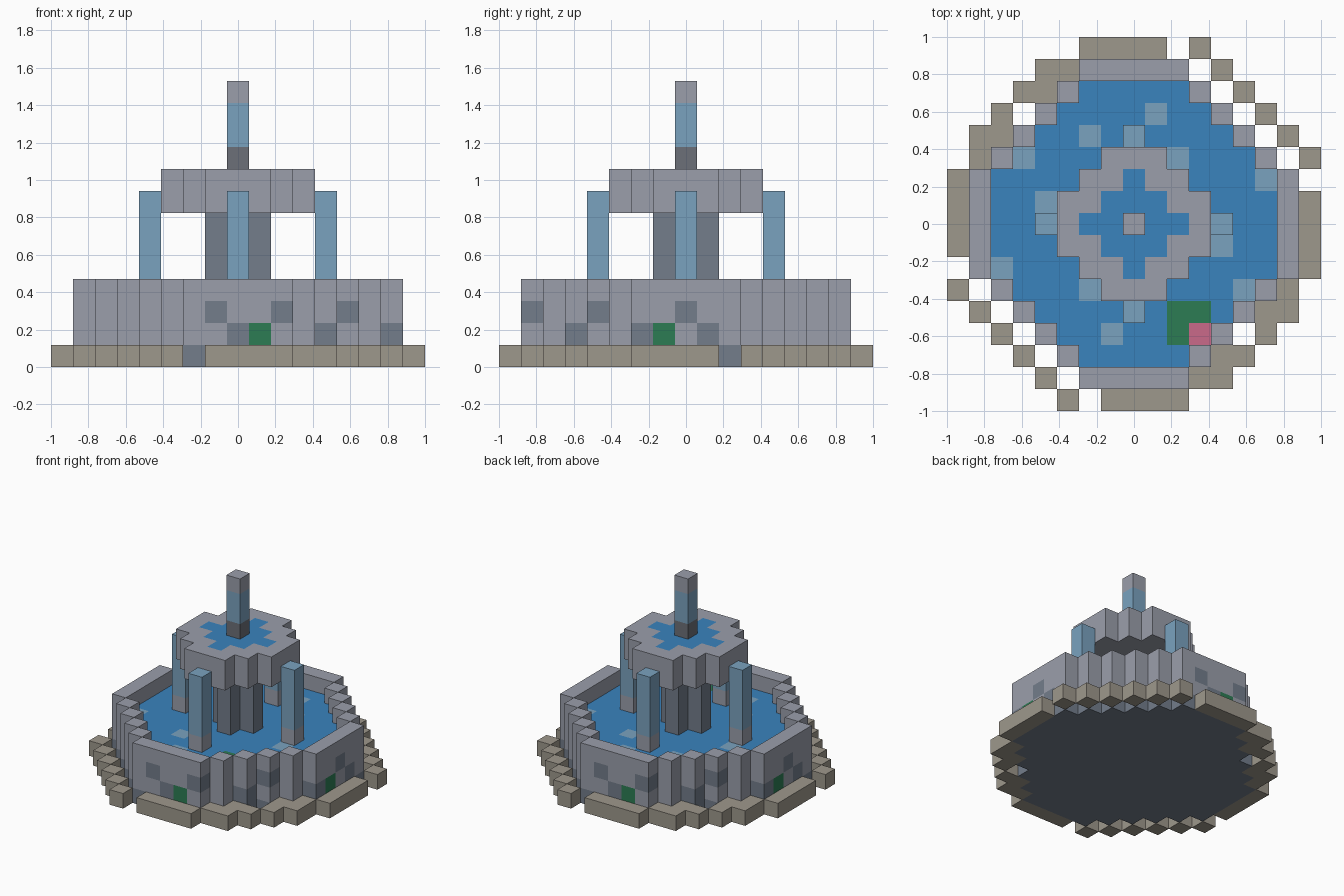
import bpy
import bmesh
from mathutils import Vector

if "Cube" in bpy.data.objects:
    bpy.data.objects.remove(bpy.data.objects["Cube"], do_unlink=True)

U = 2 / 17  # one block


# Materials
def material(name, rgb):
    lin = [((c / 255 + 0.055) / 1.055) ** 2.4 for c in rgb] + [1.0]
    m = bpy.data.materials.new(name)
    m.use_nodes = True
    m.diffuse_color = lin
    bsdf = next(n for n in m.node_tree.nodes if n.type == "BSDF_PRINCIPLED")
    bsdf.inputs["Base Color"].default_value = lin
    bsdf.inputs["Roughness"].default_value = 0.8
    return m


STONE = material("light_stone", (155, 159, 171))
DARK = material("dark_stone", (115, 125, 139))
CHAR = material("nozzle_stone", (108, 112, 120))
PAVING = material("paving_stone", (158, 152, 140))
WATER = material("water", (58, 131, 190))
SPRAY = material("spray", (122, 162, 191))
GREEN = material("leaf_green", (44, 124, 84))
PINK = material("blossom_pink", (202, 106, 138))

SIDES = [Vector(d) for d in ((1, 0, 0), (-1, 0, 0), (0, 1, 0),
                             (0, -1, 0), (0, 0, 1), (0, 0, -1))]


def blocks(name, cells):
    """Build one part from {(x, y, z): material}, keeping only outer faces."""
    mats = list(dict.fromkeys(cells.values()))
    bm = bmesh.new()
    for cell, mat in cells.items():
        centre = Vector(cell) + Vector((0, 0, 0.5))
        for n in SIDES:
            if tuple(int(a + b) for a, b in zip(cell, n)) in cells:
                continue
            s = Vector((n.y, n.z, n.x))
            t = n.cross(s)
            quad = [centre + (n + s * a + t * b) / 2
                    for a, b in ((-1, -1), (1, -1), (1, 1), (-1, 1))]
            face = bm.faces.new([bm.verts.new(p * U) for p in quad])
            face.material_index = mats.index(mat)
    bmesh.ops.remove_doubles(bm, verts=bm.verts, dist=U * 0.01)
    mesh = bpy.data.meshes.new(name)
    bm.to_mesh(mesh)
    bm.free()
    for m in mats:
        mesh.materials.append(m)
    obj = bpy.data.objects.new(name, mesh)
    bpy.context.collection.objects.link(obj)
    return obj


def disc(size, reach):
    """Cells of a stepped octagon."""
    r = range(-size, size + 1)
    return [(x, y) for x in r for y in r if abs(x) + abs(y) <= reach]


# Foundation slab and the stepped paving ring around it
pool = disc(7, 9)
blocks("foundation", {(x, y, 0): DARK for x, y in pool})

seeds = [(-2, 8), (-1, 8), (0, 8), (1, 8), (3, 8), (4, 7), (5, 6),
         (-3, 7), (-4, 7), (-4, 6), (-5, 6)]
paving = {}
for x, y in seeds:
    for px, py in ((x, y), (y, x), (-x, -y), (-y, -x)):
        paving[px, py, 0] = PAVING
blocks("paving_ring", paving)

# Pool wall with worn and mossy blocks, repeated on the opposite side
inner = disc(6, 8)
wall = {(x, y, z): STONE for x, y in pool if (x, y) not in inner
        for z in (1, 2, 3)}
worn = [(-1, -7, 2), (0, -7, 1), (2, -7, 2), (4, -5, 1),
        (5, -4, 2), (7, -2, 1), (7, 0, 2), (7, 1, 1)]
mossy = [(1, -7, 1), (7, -1, 1)]
for spots, mat in ((worn, DARK), (mossy, GREEN)):
    for x, y, z in spots:
        wall[x, y, z] = wall[-x, -y, z] = mat
blocks("pool_wall", wall)

# Pool water with ripples and a floating lily
water = {(x, y, z): WATER for x, y in inner for z in (1, 2)}
for x, y in [(1, 5), (2, 3), (6, 2), (-4, 1), (-5, 3), (-2, 4)]:
    water[x, y, 2] = water[-x, -y, 2] = SPRAY
for x, y in [(2, -4), (3, -4), (2, -5)]:
    water[x, y, 2] = GREEN
water[3, -5, 2] = PINK
blocks("pool_water", water)

# Plus-shaped pedestal
blocks("pedestal", {(x, y, z): DARK for x, y in disc(1, 1)
                    for z in range(3, 7)})

# Upper bowl filled level with water
bowl = {(x, y, z): STONE for x, y in disc(3, 4) for z in (7, 8)}
for x, y in disc(2, 2):
    bowl[x, y, 8] = WATER
blocks("upper_bowl", bowl)

# Centre spout
spout = {(0, 0, z): m for z, m in
         ((9, CHAR), (10, SPRAY), (11, SPRAY), (12, STONE))}
blocks("centre_spout", spout)

# Four jets rising from the pool
for side, x, y in (("left", 4, 0), ("right", -4, 0),
                   ("front", 0, -4), ("back", 0, 4)):
    jet = {(x, y, z): SPRAY for z in range(4, 8)}
    jet[x, y, 3] = STONE
    blocks(side + "_jet", jet)
